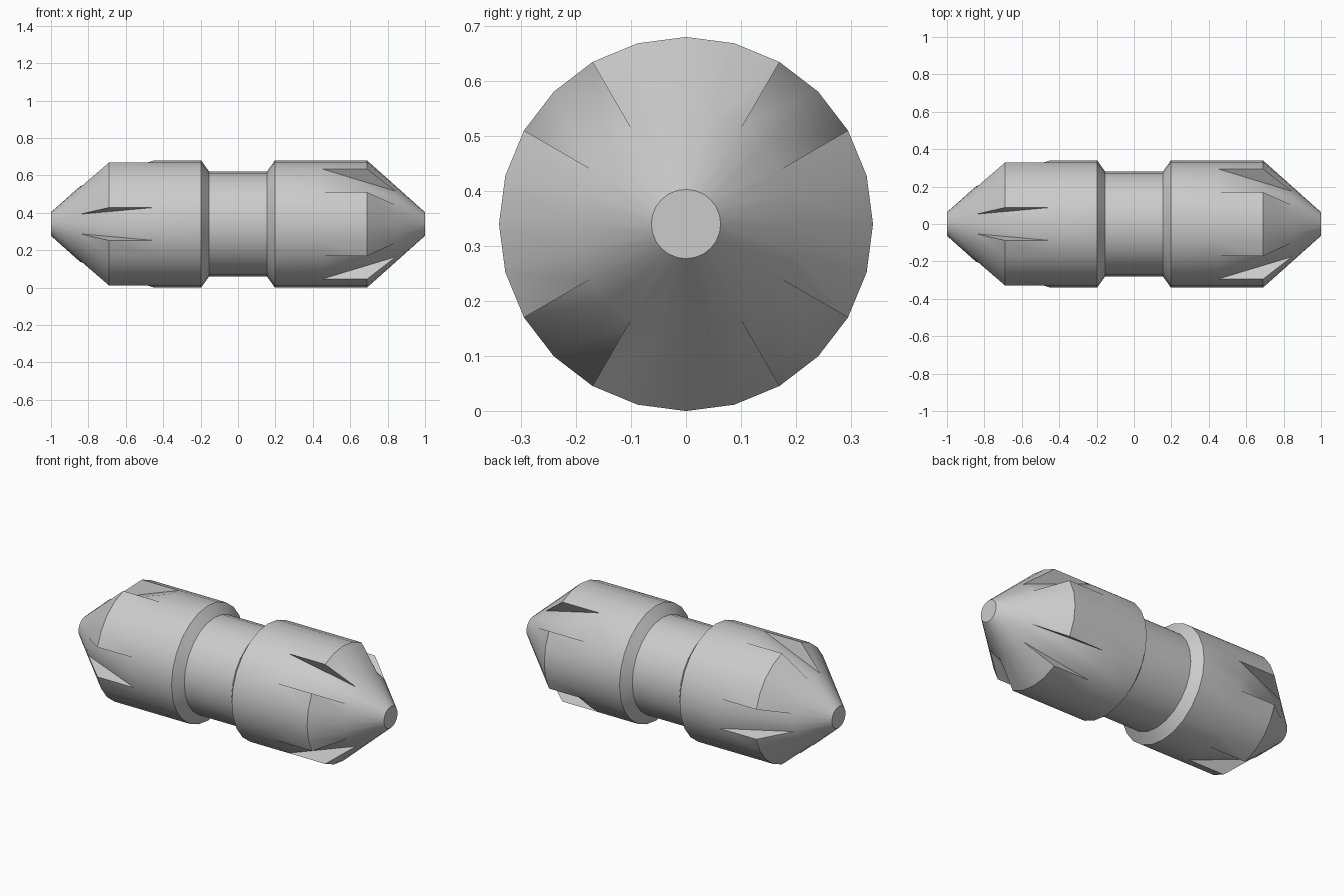
import bpy, bmesh
from math import radians, sin, cos, pi

if "Cube" in bpy.data.objects:
    bpy.data.objects.remove(bpy.data.objects["Cube"])

SIDES = 24
AXIS_Z = 0.34

# (x, radius) profile of one half, from neck to tip
NECK = (0.155, 0.281)
SHOULDER = (0.197, 0.34)
FLUTE_START = (0.45, 0.34)
CONE_START = (0.69, 0.34)
FLUTE_END = (0.844, 0.2024)
TIP = (1.0, 0.063)


def point(profile_pt, k):
    a = 2 * pi * k / SIDES
    x, r = profile_pt
    return (x, r * cos(a), r * sin(a))


def strip(bm, profile, k):
    """One lengthwise strip of quads between sides k and k+1."""
    for p, q in zip(profile, profile[1:]):
        corners = [point(p, k), point(p, k + 1), point(q, k + 1), point(q, k)]
        bm.faces.new([bm.verts.new(c) for c in corners])


def finish(name, bm, rotation=(0, 0, 0)):
    bmesh.ops.remove_doubles(bm, verts=bm.verts[:], dist=1e-5)
    mesh = bpy.data.meshes.new(name)
    bm.to_mesh(mesh)
    bm.free()
    obj = bpy.data.objects.new(name, mesh)
    bpy.context.collection.objects.link(obj)
    obj.location.z = AXIS_Z
    obj.rotation_euler = rotation
    bpy.ops.object.select_all(action='DESELECT')
    obj.select_set(True)
    bpy.context.view_layer.objects.active = obj
    bpy.ops.object.shade_smooth_by_angle(angle=radians(30))
    return obj


def fluted_end(name, rotation):
    bm = bmesh.new()
    full = [NECK, SHOULDER, FLUTE_START, CONE_START, FLUTE_END, TIP]
    cut = [NECK, SHOULDER, FLUTE_START, FLUTE_END, TIP]
    wall = [FLUTE_START, FLUTE_END, CONE_START]
    for k in range(SIDES):
        # four wedge flutes, each two sides wide
        strip(bm, cut if k % 6 in (2, 3) else full, k)
        if k % 6 == 2:
            bm.faces.new([bm.verts.new(point(p, k)) for p in wall])
        if k % 6 == 4:
            bm.faces.new([bm.verts.new(point(p, k)) for p in reversed(wall)])
    # flat tip
    bm.faces.new([bm.verts.new(point(TIP, k)) for k in range(SIDES)])
    return finish(name, bm, rotation)


# narrow waist
bm = bmesh.new()
for k in range(SIDES):
    strip(bm, [(-NECK[0], NECK[1]), NECK], k)
finish("waist", bm)

# two fluted ends, the left one turned an eighth of a turn
fluted_end("right_fluted_end", (0, 0, 0))
fluted_end("left_fluted_end", (radians(45), 0, pi))
